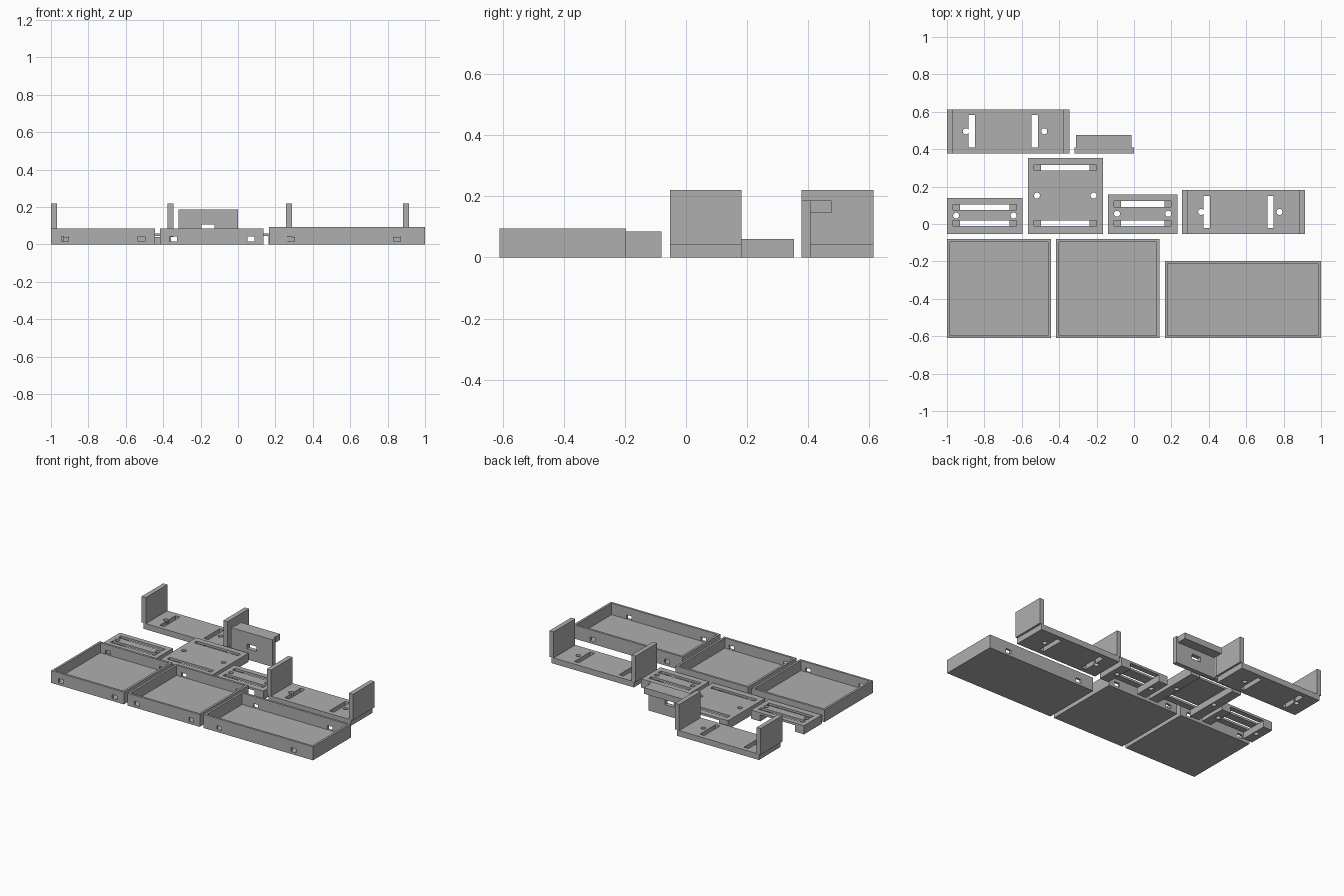
import bpy, bmesh
from mathutils import Matrix, Vector

if "Cube" in bpy.data.objects:
    bpy.data.objects.remove(bpy.data.objects["Cube"])

grey = bpy.data.materials.new("plain_grey")
grey.use_nodes = True
COLOUR = (0.43, 0.43, 0.43, 1)
grey.diffuse_color = COLOUR
grey.node_tree.nodes["Principled BSDF"].inputs["Base Color"].default_value = COLOUR


def finish(bm, name):
    mesh = bpy.data.meshes.new(name)
    bm.to_mesh(mesh)
    bm.free()
    mesh.materials.append(grey)
    ob = bpy.data.objects.new(name, mesh)
    bpy.context.scene.collection.objects.link(ob)
    return ob


def box(name, x, y, z):
    """Box from (low, high) ranges."""
    lo, hi = Vector((x[0], y[0], z[0])), Vector((x[1], y[1], z[1]))
    bm = bmesh.new()
    m = Matrix.Translation((lo + hi) / 2) @ Matrix.Diagonal((*(hi - lo), 1))
    bmesh.ops.create_cube(bm, size=1, matrix=m)
    return finish(bm, name)


def pin(x, y, r=0.016):
    """Vertical round cutter."""
    bm = bmesh.new()
    bmesh.ops.create_cone(bm, cap_ends=True, segments=24, radius1=r, radius2=r,
                          depth=1, matrix=Matrix.Translation((x, y, 0)))
    return finish(bm, "cutter")


def cut(ob, cutters):
    """Subtract the cutters, bake the result and remove the cutters."""
    for c in cutters:
        c.hide_render = True
        mod = ob.modifiers.new("cut", 'BOOLEAN')
        mod.operation, mod.solver, mod.object = 'DIFFERENCE', 'EXACT', c
    bpy.context.view_layer.update()
    graph = bpy.context.evaluated_depsgraph_get()
    baked = bpy.data.meshes.new_from_object(ob.evaluated_get(graph))
    ob.modifiers.clear()
    ob.data = baked
    for c in cutters:
        bpy.data.objects.remove(c)


def tray(name, x, y, height, holes):
    """Open tray with small square holes through front and back walls."""
    t = 0.015
    ob = box(name, x, y, (0, height))
    inside = box("cutter", (x[0] + t, x[1] - t), (y[0] + t, y[1] - t), (t, 1))
    cut(ob, [inside] + [box("cutter", (h - 0.019, h + 0.019),
                            (y[0] - 0.1, y[1] + 0.1), (0.0165, 0.044)) for h in holes])


def bracket(name, x, y, slots, holes):
    """Slotted base plate with an upright wall at each end."""
    t, inset, base = 0.032, 0.014, 0.04
    ob = box(name + "_base", (x[0] + inset, x[1] - inset), y, (0, base))
    mid = sum(y) / 2
    cut(ob, [box("cutter", (s - 0.017, s + 0.017), (mid - 0.086, mid + 0.086), (-1, 1))
             for s in slots] + [pin(h, mid) for h in holes])
    box(name + "_right_wall", (x[0], x[0] + t), y, (base, 0.22))
    box(name + "_left_wall", (x[1] - t, x[1]), y, (base, 0.22))


def slotted_plate(name, x, y, slots, hole_y):
    """Thin plate with two long slots, carried by a drilled rail at each end."""
    under, top, rail = 0.045, 0.06, 0.07
    plate = box(name + "_plate", x, y, (under, top))
    rails = [box(name + "_right_rail", (x[0], x[0] + rail), y, (0, under)),
             box(name + "_left_rail", (x[1] - rail, x[1]), y, (0, under))]
    holes = (x[0] + 0.049, x[1] - 0.049)
    cut(plate, [box("cutter", (x[0] + 0.033, x[1] - 0.033), (s - 0.015, s + 0.015), (-1, 1))
                for s in slots] + [pin(h, hole_y) for h in holes])
    for r, h in zip(rails, holes):
        cut(r, [pin(h, hole_y)])


# Front row of trays
tray("right_tray", (-1, -0.445), (-0.61, -0.08), 0.085, (-0.925, -0.515))
tray("middle_tray", (-0.417, 0.135), (-0.61, -0.08), 0.085, (-0.346, 0.07))
tray("left_tray", (0.165, 1), (-0.61, -0.197), 0.094, (0.284, 0.851))

# Upright brackets
bracket("back_bracket", (-1, -0.345), (0.378, 0.613), (-0.867, -0.53), (-0.899, -0.48))
bracket("side_bracket", (0.257, 0.915), (-0.053, 0.182), (0.389, 0.73), (0.359, 0.778))

# Slotted mounting plates
slotted_plate("right_mount", (-1, -0.595), (-0.053, 0.14), (0.09, 0.005), 0.045)
slotted_plate("large_mount", (-0.568, -0.167), (-0.053, 0.353), (0.3, 0.005), 0.152)
slotted_plate("left_mount", (-0.14, 0.232), (-0.053, 0.157), (0.107, 0.005), 0.055)

# Faceplate with a window and a ledge behind its top edge
face = box("faceplate", (-0.317, 0), (0.378, 0.408), (0, 0.187))
cut(face, [box("cutter", (-0.195, -0.125), (0.3, 0.5), (0.073, 0.107))])
box("faceplate_ledge", (-0.31, -0.013), (0.408, 0.476), (0.145, 0.187))
